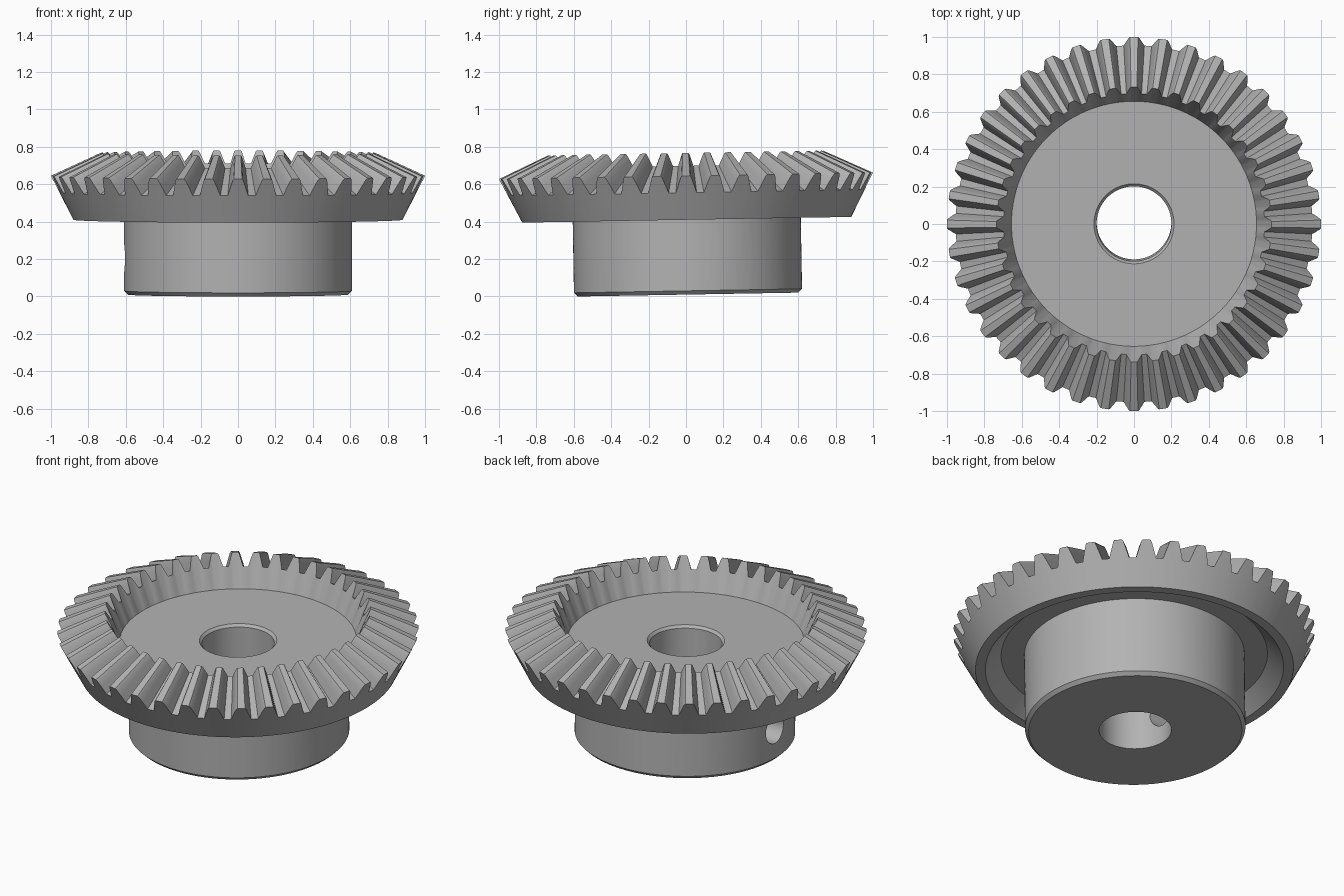
import bpy, bmesh, math
from mathutils import Matrix

if "Cube" in bpy.data.objects:
    bpy.data.objects.remove(bpy.data.objects["Cube"])

TEETH = 40
PITCH = 2 * math.pi / TEETH

# One tooth: (fraction of the pitch from the tooth centre, height from root 0 to tip 1)
half = [(0.37, 0.0), (0.265, 0.5), (0.18, 0.9), (0.135, 1.0)]
tooth = [(-f, h) for f, h in half] + [(f, h) for f, h in reversed(half)]
samples = [((t + f) * PITCH, h) for t in range(TEETH) for f, h in tooth]

# Rings as (root point, tip point), each point (radius, height)
def plain(r, z):
    return (r, z), (r, z)

rings = [
    plain(0.20, 0.0),                    # bore, lower edge
    plain(0.59, 0.0), plain(0.61, 0.02), # hub chamfer
    plain(0.61, 0.485),                  # hub meets the web
    plain(0.737, 0.485),                 # underside recess
    plain(0.825, 0.40), plain(0.88, 0.40),  # rim lip
    ((0.954, 0.545), (1.0, 0.635)),      # outer tooth ends
    ((0.698, 0.688), (0.735, 0.757)),    # inner tooth ends
    plain(0.655, 0.57),                  # dish wall foot
    plain(0.214, 0.57), plain(0.20, 0.555),  # dish floor and bore chamfer
]

# Sweep the rings into one closed solid
bm = bmesh.new()
loops = []
for root, tip in rings:
    loop = []
    for angle, h in samples:
        r, z = (a + (b - a) * h for a, b in zip(root, tip))
        loop.append(bm.verts.new((r * math.cos(angle), r * math.sin(angle), z)))
    loops.append(loop)
count = len(samples)
for k, low in enumerate(loops):
    high = loops[(k + 1) % len(loops)]
    for i in range(count):
        j = (i + 1) % count
        bm.faces.new((low[i], low[j], high[j], high[i]))
bmesh.ops.recalc_face_normals(bm, faces=bm.faces)
mesh = bpy.data.meshes.new("bevel_gear")
bm.to_mesh(mesh)
bm.free()
gear = bpy.data.objects.new("bevel_gear", mesh)
bpy.context.collection.objects.link(gear)

# Set screw hole through one side of the hub into the bore
bpy.ops.mesh.primitive_cylinder_add(vertices=48, radius=0.085, depth=0.6,
                                    location=(-0.4, 0, 0.195),
                                    rotation=(0, math.pi / 2, 0))
cutter = bpy.context.object
cutter.name = "screw_hole_cutter"
cutter.hide_render = True
cut = gear.modifiers.new("screw_hole", "BOOLEAN")
cut.object = cutter
cut.solver = "EXACT"
bpy.ops.object.select_all(action="DESELECT")
gear.select_set(True)
bpy.context.view_layer.objects.active = gear
bpy.ops.object.modifier_apply(modifier=cut.name)
bpy.data.objects.remove(cutter)

# Plain steel colour
steel = bpy.data.materials.new("steel_grey")
steel.use_nodes = True
colour = (0.45, 0.45, 0.45, 1)
steel.diffuse_color = colour
steel.node_tree.nodes["Principled BSDF"].inputs["Base Color"].default_value = colour
gear.data.materials.clear()
gear.data.materials.append(steel)
bpy.ops.object.shade_smooth_by_angle(angle=math.radians(25))

# The gear rests at a slight tilt, its back raised
tilt = math.radians(1.0)
gear.data.transform(Matrix.Translation((0, 0.011, 0.59 * math.sin(tilt)))
                    @ Matrix.Rotation(tilt, 4, "X"))
